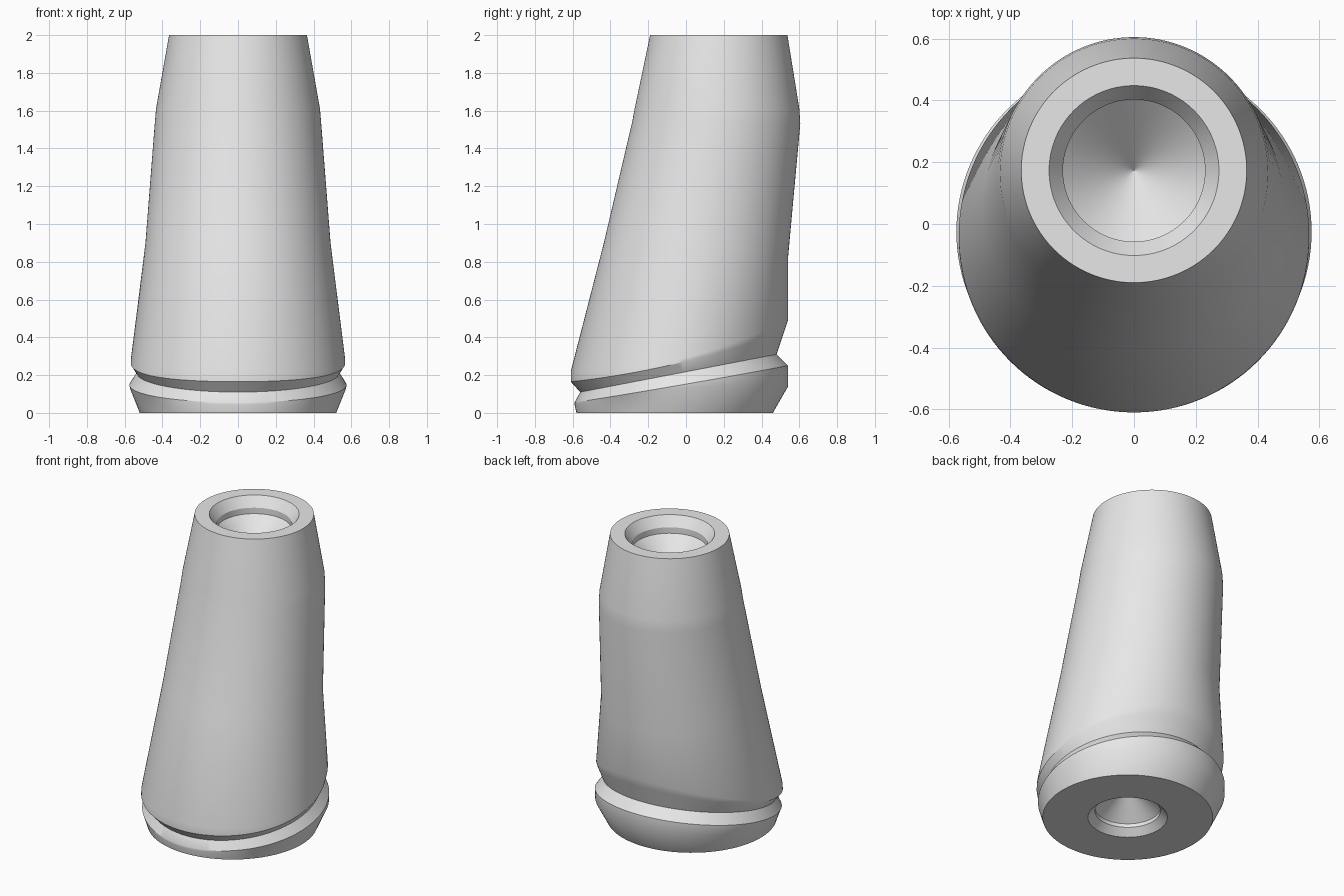
import bpy, bmesh, math

if "Cube" in bpy.data.objects:
    bpy.data.objects.remove(bpy.data.objects["Cube"], do_unlink=True)

SEGMENTS = 128

metal = bpy.data.materials.new("plain grey")
metal.use_nodes = True
metal.diffuse_color = (0.8, 0.8, 0.8, 1)
metal.node_tree.nodes["Principled BSDF"].inputs["Base Color"].default_value = (0.8, 0.8, 0.8, 1)


def tilted_ring(bm, front_y, front_z, back_y, back_z, half_width, side_z):
    """Oval ring passing through a front point, a back point and both sides."""
    tilt = (back_z - front_z) / 2
    bow = (back_z + front_z) / 2 - side_z
    verts = []
    for i in range(SEGMENTS):
        a = math.tau * i / SEGMENTS
        c = math.cos(a)
        y = (front_y + back_y) / 2 + (back_y - front_y) / 2 * c
        verts.append(bm.verts.new((half_width * math.sin(a), y, side_z + tilt * c + bow * c * c)))
    return verts


def flat_ring(bm, centre_y, radius, z):
    return tilted_ring(bm, centre_y - radius, z, centre_y + radius, z, radius, z)


def bridge(bm, a, b):
    for i in range(SEGMENTS):
        j = (i + 1) % SEGMENTS
        bm.faces.new((a[i], a[j], b[j], b[i]))


def close_cone(bm, ring, centre_y, z):
    tip = bm.verts.new((0, centre_y, z))
    for i in range(SEGMENTS):
        bm.faces.new((ring[i], ring[(i + 1) % SEGMENTS], tip))


# Outer skin, from the base up: front y, z, back y, z, half width, side z
skin = [
    (-0.58, 0.0, 0.46, 0.0, 0.52, 0.0),         # base edge
    (-0.59, 0.045, 0.54, 0.14, 0.572, 0.13),    # base flare
    (-0.59, 0.055, 0.54, 0.25, 0.575, 0.148),   # flange rim
    (-0.56, 0.11, 0.48, 0.31, 0.535, 0.21),     # groove floor
    (-0.61, 0.165, 0.52, 0.43, 0.567, 0.262),   # body lip
    (-0.61, 0.22, 0.54, 0.49, 0.567, 0.285),
    (-0.435, 0.9, 0.54, 0.82, 0.49, 0.9),       # waist
    (-0.285, 1.54, 0.605, 1.53, 0.44, 1.54),    # shoulder
    (-0.272, 1.61, 0.6, 1.61, 0.434, 1.61),
    (-0.19, 2.0, 0.537, 2.0, 0.365, 2.0),       # top edge
]

# Sockets: radius and depth of the chamfer and the short straight wall
socket_top = [(0.275, 0.0), (0.23, 0.065), (0.23, 0.105)]
socket_base = [(0.243, 0.0), (0.2, 0.045), (0.2, 0.07)]
top_y, base_y = 0.173, -0.06

bm = bmesh.new()
rings = [flat_ring(bm, base_y, r, d) for r, d in reversed(socket_base)]
rings += [tilted_ring(bm, *row) for row in skin]
rings += [flat_ring(bm, top_y, r, 2 - d) for r, d in socket_top]
for lower, upper in zip(rings, rings[1:]):
    bridge(bm, lower, upper)
close_cone(bm, rings[0], base_y, 0.24)
close_cone(bm, rings[-1], top_y, 1.68)
bmesh.ops.recalc_face_normals(bm, faces=bm.faces)

mesh = bpy.data.meshes.new("tapered_sleeve")
bm.to_mesh(mesh)
bm.free()
mesh.materials.append(metal)
sleeve = bpy.data.objects.new("tapered_sleeve", mesh)
bpy.context.collection.objects.link(sleeve)

# Smooth sides with crisp rims; the socket cones keep plain facets
bpy.ops.object.select_all(action="DESELECT")
sleeve.select_set(True)
bpy.context.view_layer.objects.active = sleeve
bpy.ops.object.shade_smooth_by_angle(angle=math.radians(30))
for face in mesh.polygons:
    if len(face.vertices) == 3:
        face.use_smooth = False
